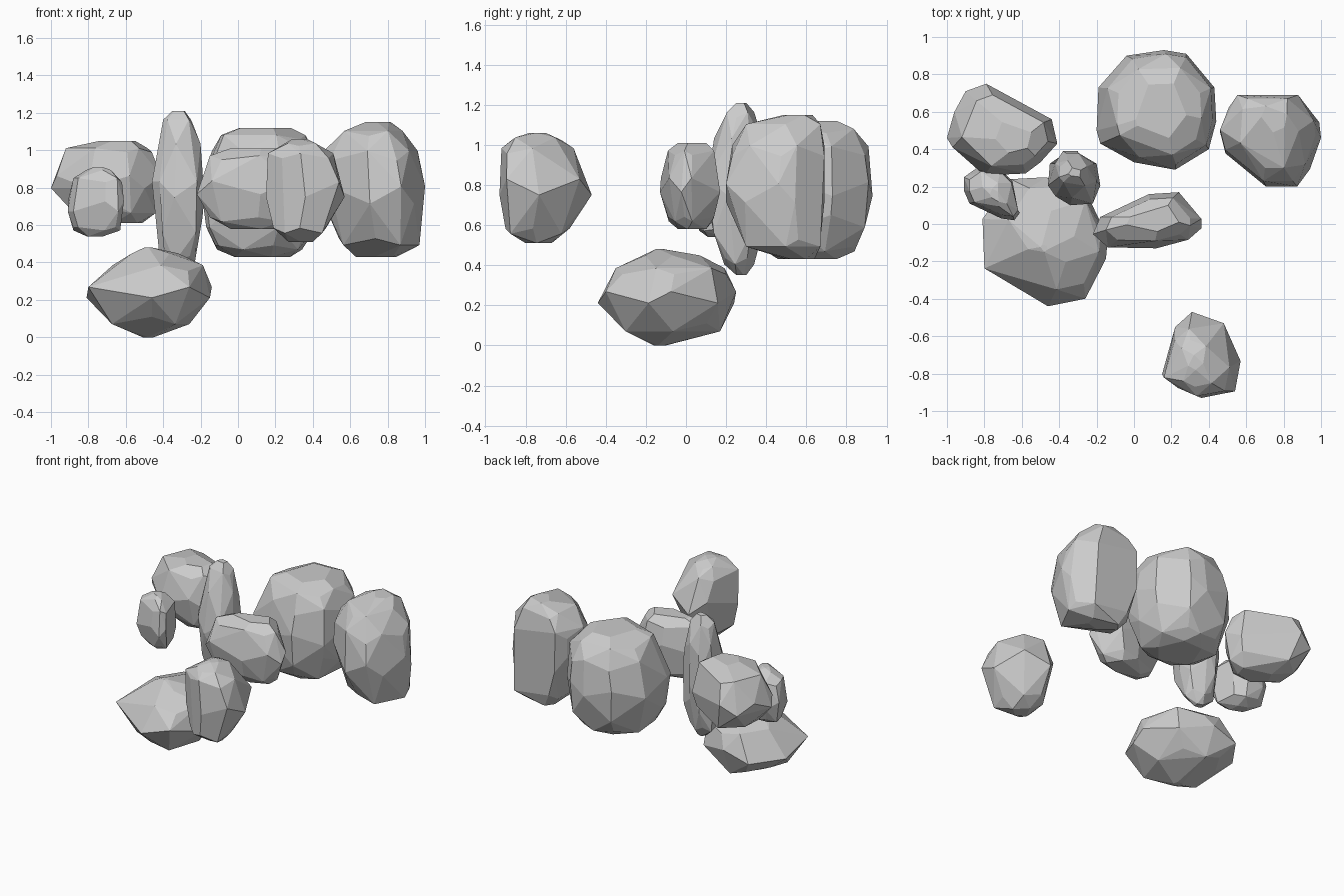
import bpy, bmesh, math


def rock(name, outline, layers):
    """Faceted rock: plan outline fitted to (z, x0, x1, y0, y1) levels, then hulled."""
    bm = bmesh.new()
    xs = [p[0] for p in outline]
    ys = [p[1] for p in outline]
    last = len(layers) - 1
    for i, (z, x0, x1, y0, y1) in enumerate(layers):
        cap = i in (0, last)
        # stagger the levels so facets interlock instead of forming rings
        lift = 0 if cap else 0.22 * min(z - layers[i - 1][0], layers[i + 1][0] - z)
        for k, (x, y) in enumerate(outline):
            if cap and k % 2:
                continue
            u = (x - min(xs)) / (max(xs) - min(xs))
            v = (y - min(ys)) / (max(ys) - min(ys))
            up = lift if (k + i) % 2 else -lift
            bm.verts.new((x0 + u * (x1 - x0), y0 + v * (y1 - y0), z + up))
    bmesh.ops.convex_hull(bm, input=bm.verts)
    loose = [v for v in bm.verts if not v.link_faces]
    bmesh.ops.delete(bm, geom=loose, context='VERTS')
    # merge nearly flat triangles into broad facets
    bmesh.ops.dissolve_limit(bm, angle_limit=math.radians(10),
                             verts=bm.verts, edges=bm.edges)
    bmesh.ops.recalc_face_normals(bm, faces=bm.faces)
    mesh = bpy.data.meshes.new(name)
    bm.to_mesh(mesh)
    bm.free()
    bpy.context.collection.objects.link(bpy.data.objects.new(name, mesh))


# low broad rock, front left
rock("rock_low",
     [(-.81, .03), (-.80, -.23), (-.46, -.43), (-.26, -.39), (-.15, -.18),
      (-.14, -.07), (-.25, .16), (-.47, .25), (-.66, .24)],
     [(.00, -.51, -.45, -.16, -.10), (.09, -.68, -.26, -.33, .17),
      (.24, -.81, -.14, -.44, .25), (.37, -.67, -.18, -.35, .20),
      (.44, -.57, -.32, -.22, .07), (.48, -.50, -.46, -.15, -.11)])

# wedge rock, back left
rock("rock_back_left",
     [(-1, .46), (-.96, .60), (-.90, .71), (-.79, .75), (-.44, .56),
      (-.41, .43), (-.50, .33), (-.58, .27), (-.80, .26), (-.97, .41)],
     [(.61, -.75, -.50, .38, .56), (.68, -.90, -.44, .31, .69),
      (.83, -1.0, -.41, .26, .75), (1.0, -.92, -.46, .31, .69),
      (1.05, -.74, -.54, .38, .56)])

# small pebble, left
rock("pebble_left",
     [(-.91, .18), (-.91, .25), (-.84, .30), (-.72, .30), (-.65, .23),
      (-.61, .06), (-.64, .02), (-.71, .03), (-.88, .11)],
     [(.54, -.81, -.71, .11, .21), (.58, -.88, -.63, .06, .27),
      (.70, -.91, -.61, .02, .30), (.84, -.88, -.62, .04, .28),
      (.89, -.81, -.68, .09, .22), (.91, -.77, -.72, .12, .19)])

# tall upright rock
rock("rock_tall",
     [(-.46, .20), (-.45, .32), (-.38, .39), (-.30, .39), (-.20, .32),
      (-.18, .20), (-.22, .10), (-.34, .09), (-.42, .14)],
     [(.35, -.35, -.29, .25, .30), (.42, -.42, -.23, .19, .34),
      (.60, -.44, -.19, .13, .38), (.79, -.46, -.18, .10, .39),
      (1.0, -.43, -.20, .14, .38), (1.15, -.40, -.24, .20, .34),
      (1.21, -.35, -.28, .25, .30)])

# long flat rock, centre
rock("rock_long",
     [(-.22, -.05), (-.14, -.12), (.12, -.125), (.29, -.08), (.36, -.02),
      (.36, .03), (.24, .17), (.08, .16), (-.18, .04)],
     [(.58, -.04, .24, -.04, .10), (.63, -.15, .29, -.09, .14),
      (.80, -.22, .36, -.13, .17), (.96, -.15, .30, -.09, .14),
      (1.01, -.04, .24, -.04, .10)])

# large round rock, back centre
rock("rock_large",
     [(-.20, .50), (-.19, .73), (-.04, .90), (.16, .93), (.28, .91),
      (.43, .73), (.44, .55), (.40, .40), (.22, .29), (0, .33), (-.18, .43)],
     [(.43, -.02, .28, .46, .76), (.48, -.12, .35, .37, .84),
      (.62, -.17, .42, .31, .91), (.78, -.20, .44, .29, .93),
      (.97, -.15, .42, .32, .91), (1.07, -.09, .36, .37, .85),
      (1.12, .01, .28, .46, .76)])

# blocky rock, right
rock("rock_right",
     [(.45, .49), (.50, .61), (.55, .68), (.90, .68), (.99, .54),
      (1, .46), (.94, .30), (.87, .21), (.70, .21), (.48, .38)],
     [(.43, .63, .85, .50, .64), (.51, .54, .97, .30, .67),
      (.76, .46, 1.0, .20, .69), (.97, .46, .97, .23, .69),
      (1.09, .55, .88, .30, .67), (1.15, .68, .82, .49, .63)])

# detached rock, front right
rock("rock_front",
     [(.15, -.80), (.22, -.55), (.31, -.47), (.48, -.53), (.57, -.73),
      (.54, -.89), (.36, -.925), (.24, -.87)],
     [(.51, .27, .40, -.80, -.67), (.57, .19, .47, -.90, -.58),
      (.79, .15, .57, -.93, -.47), (.97, .16, .51, -.92, -.56),
      (1.03, .22, .43, -.87, -.62), (1.06, .29, .37, -.78, -.70)])
